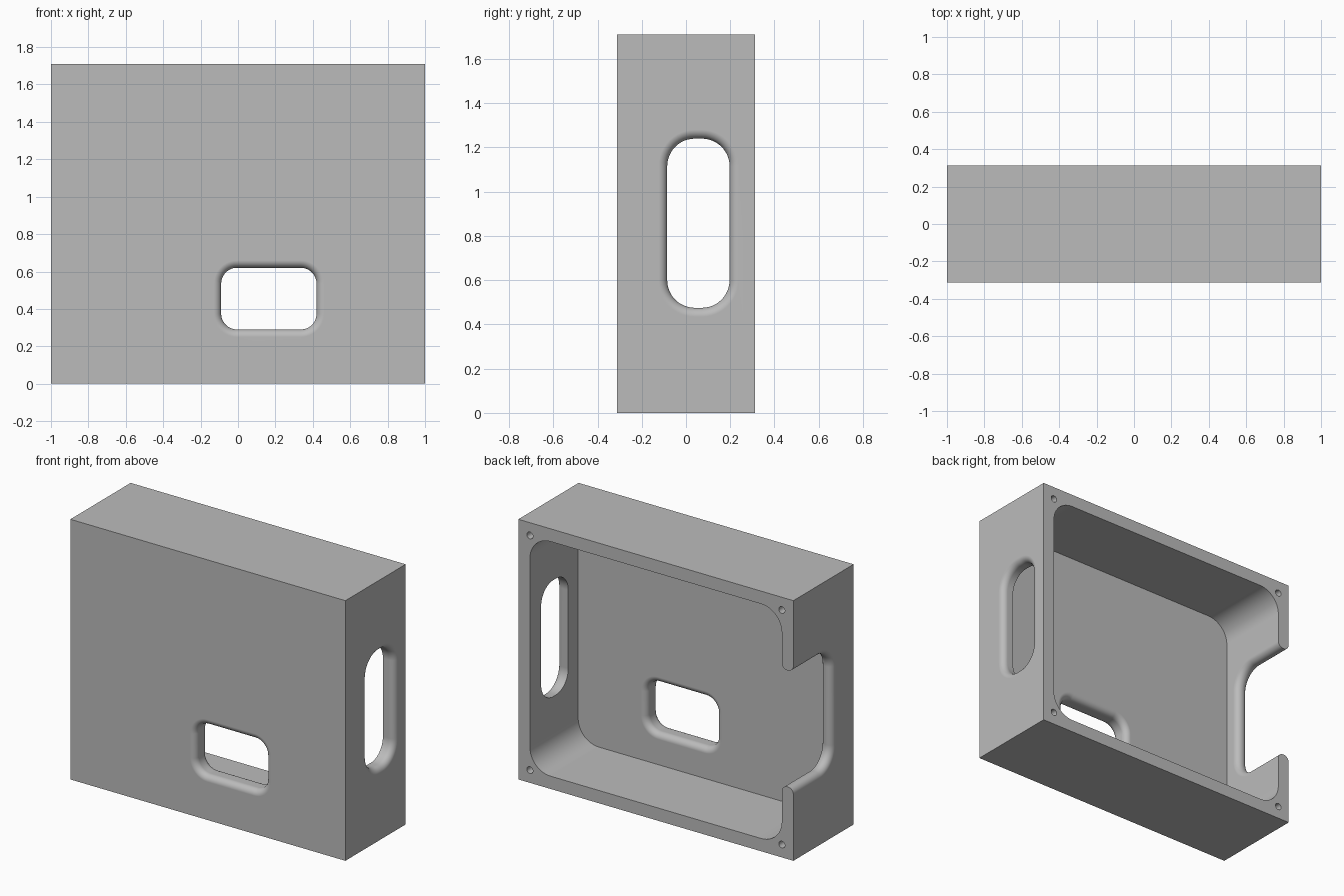
import bpy, bmesh, math
from mathutils import Vector

if "Cube" in bpy.data.objects:
    bpy.data.objects.remove(bpy.data.objects["Cube"], do_unlink=True)

W, D, H = 2.0, 0.626, 1.71      # overall size
WALL, FRONT = 0.084, 0.125      # side wall and front panel thickness
FILLET, STEPS = 0.04, 8

grey = bpy.data.materials.new("plain grey")
grey.use_nodes = True
grey.diffuse_color = (0.5, 0.5, 0.5, 1)
grey.node_tree.nodes["Principled BSDF"].inputs["Base Color"].default_value = (0.5, 0.5, 0.5, 1)


def to_object(bm, name):
    bmesh.ops.recalc_face_normals(bm, faces=bm.faces)
    mesh = bpy.data.meshes.new(name)
    bm.to_mesh(mesh)
    bm.free()
    mesh.materials.append(grey)
    obj = bpy.data.objects.new(name, mesh)
    bpy.context.collection.objects.link(obj)
    return obj


def rounded_rect(lo, hi, radius, grow, segments=12):
    """Outline points of a rounded rectangle enlarged by grow."""
    points = []
    corners = [(hi[0], hi[1]), (lo[0], hi[1]), (lo[0], lo[1]), (hi[0], lo[1])]
    for i, (a, b) in enumerate(corners):
        ca = a - radius if a == hi[0] else a + radius
        cb = b - radius if b == hi[1] else b + radius
        for k in range(segments + 1):
            t = (i + k / segments) * math.pi / 2
            points.append((ca + (radius + grow) * math.cos(t),
                           cb + (radius + grow) * math.sin(t)))
    return points


def cutter(name, axis, lo, hi, radius, rings):
    """Loft rounded rectangles along an axis; rings are (position, grow)."""
    bm = bmesh.new()
    loops = []
    for pos, grow in rings:
        loop = []
        for a, b in rounded_rect(lo, hi, radius, grow):
            loop.append(bm.verts.new(Vector((pos, a, b) if axis == "x" else (a, pos, b))))
        loops.append(loop)
    for first, second in zip(loops, loops[1:]):
        for i in range(len(first)):
            j = (i + 1) % len(first)
            bm.faces.new((first[i], first[j], second[j], second[i]))
    bm.faces.new(loops[0])
    bm.faces.new(loops[-1])
    obj = to_object(bm, name)
    obj.hide_render = True
    return obj


def flare(surface, inward, radius):
    """Rings of a rounded edge going from a surface into the wall."""
    rings = [(surface - inward * 0.03, radius)]
    for k in range(STEPS + 1):
        t = k / STEPS * math.pi / 2
        rings.append((surface + inward * radius * (1 - math.cos(t)),
                      radius * (1 - math.sin(t))))
    return rings


# Solid block
bm = bmesh.new()
bmesh.ops.create_cube(bm, size=1)
for v in bm.verts:
    v.co = Vector((v.co.x * W, v.co.y * D, (v.co.z + 0.5) * H))
case = to_object(bm, "enclosure_case")

back, front = D / 2, -D / 2
panel = front + FRONT
cutters = [
    # Main cavity, open at the back
    cutter("cavity_cutter", "y", (-1 + WALL, WALL), (1 - WALL, H - WALL), 0.15,
           [(panel, 0), (back + 0.1, 0)]),
    # Front window, rounded on both faces
    cutter("window_cutter", "y", (-0.09, 0.29), (0.42, 0.62), 0.085,
           flare(front, 1, FILLET) + flare(panel, -1, FILLET)[::-1]),
    # Side slot, rounded outside
    cutter("slot_cutter", "x", (-0.085, 0.475), (0.197, 1.24), 0.125,
           flare(1, -1, FILLET) + [(1 - WALL - 0.03, 0)]),
    # Side notch running out through the back rim
    cutter("notch_cutter", "x", (-0.085, 0.475), (0.7, 1.24), 0.125,
           flare(-1, 1, FILLET) + flare(-1 + WALL, -1, FILLET)[::-1]),
]

# Screw holes in the corners of the rim
for x in (-1 + WALL, 1 - WALL):
    for z in (WALL, H - WALL):
        r = 0.022
        cutters.append(cutter("screw_hole_cutter", "y", (x - r, z - r), (x + r, z + r), r * 0.999,
                              [(back - 0.2, 0), (back + 0.05, 0)]))

bpy.ops.object.select_all(action="DESELECT")
case.select_set(True)
bpy.context.view_layer.objects.active = case
for tool in cutters:
    mod = case.modifiers.new(tool.name, "BOOLEAN")
    mod.operation = "DIFFERENCE"
    mod.solver = "EXACT"
    mod.object = tool
    bpy.ops.object.modifier_apply(modifier=mod.name)
    bpy.data.objects.remove(tool, do_unlink=True)

# Smooth rounded edges, flat panels
bpy.ops.object.shade_smooth_by_angle(angle=math.radians(30))
normals = case.modifiers.new("panel_normals", "WEIGHTED_NORMAL")
normals.keep_sharp = True
